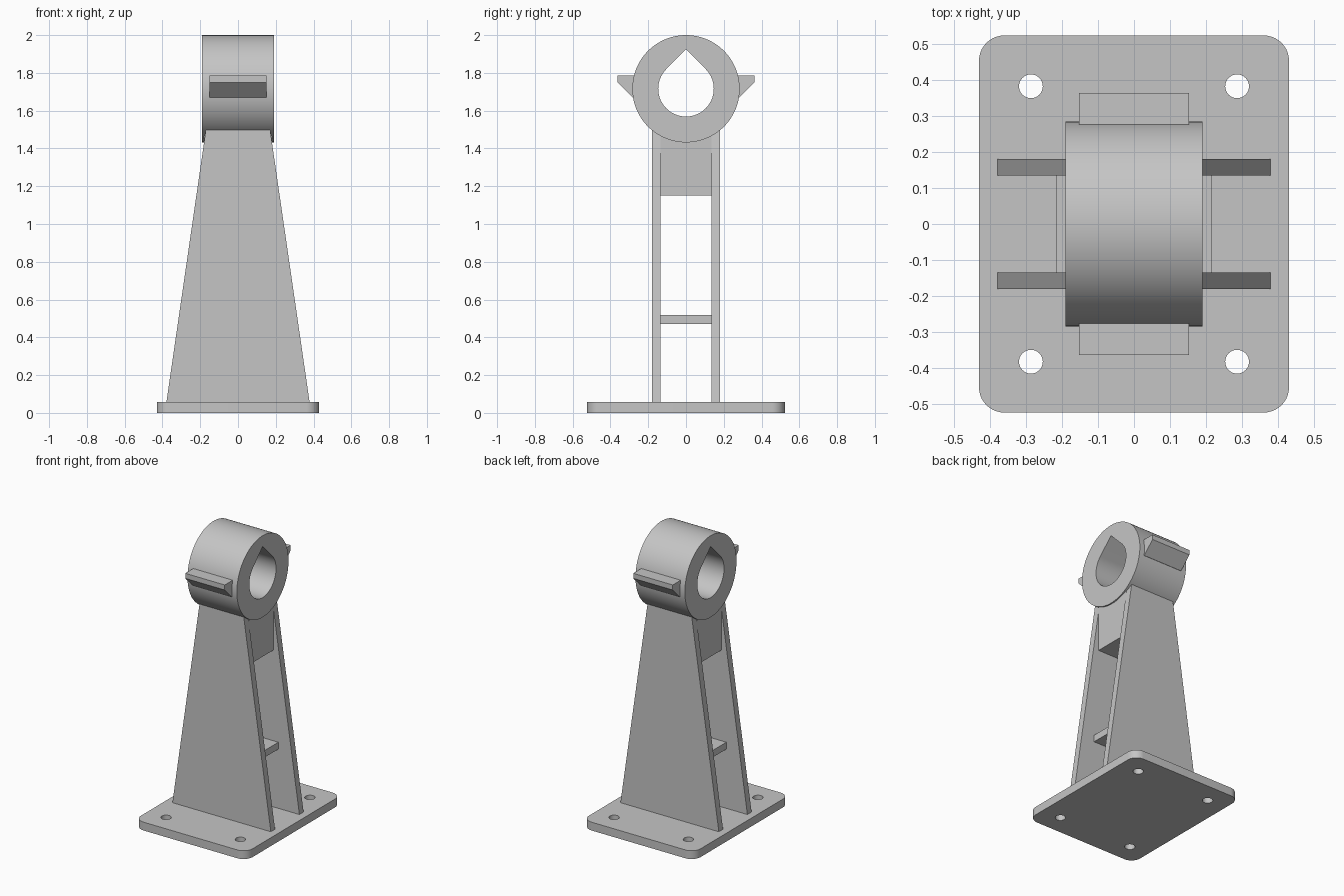
import bpy, bmesh
from math import sin, cos, pi, radians
from mathutils import Vector

cube = bpy.data.objects.get("Cube")
if cube:
    bpy.data.objects.remove(cube, do_unlink=True)

grey = bpy.data.materials.new("plain grey")
grey.use_nodes = True
COLOUR = (0.56, 0.56, 0.56, 1)
grey.diffuse_color = COLOUR
for node in grey.node_tree.nodes:
    if node.type == 'BSDF_PRINCIPLED':
        node.inputs["Base Color"].default_value = COLOUR

# Each axis maps a profile point (u, v) at depth d into space
PLACE = {
    'X': lambda u, v, d: Vector((d, u, v)),
    'Y': lambda u, v, d: Vector((u, d, v)),
    'Z': lambda u, v, d: Vector((u, v, d)),
}


def arc(cu, cv, r, start, end, steps):
    angles = [radians(start + (end - start) * i / steps) for i in range(steps + 1)]
    return [(cu + r * cos(a), cv + r * sin(a)) for a in angles]


def circle(cu, cv, r, steps):
    return arc(cu, cv, r, 0, 360, steps)[:-1]


def rectangle(u0, v0, u1, v1):
    return [(u0, v0), (u1, v0), (u1, v1), (u0, v1)]


def prism(name, axis, lo, hi, outline, holes=()):
    """Fill an outline (with holes) and extrude it along an axis."""
    place = PLACE[axis]
    bm = bmesh.new()
    edges = []
    for loop in [outline, *holes]:
        verts = [bm.verts.new(place(u, v, lo)) for u, v in loop]
        edges += [bm.edges.new((a, b)) for a, b in zip(verts, verts[1:] + verts[:1])]
    if holes:
        bmesh.ops.triangle_fill(bm, edges=edges, use_beauty=True,
                                normal=place(0, 0, 1))
    else:
        bm.faces.new(verts)
    ext = bmesh.ops.extrude_face_region(bm, geom=bm.faces[:], use_keep_orig=True)
    moved = [g for g in ext["geom"] if isinstance(g, bmesh.types.BMVert)]
    bmesh.ops.translate(bm, verts=moved, vec=place(0, 0, hi - lo))
    bmesh.ops.recalc_face_normals(bm, faces=bm.faces[:])
    mesh = bpy.data.meshes.new(name)
    bm.to_mesh(mesh)
    bm.free()
    mesh.materials.append(grey)
    obj = bpy.data.objects.new(name, mesh)
    bpy.context.collection.objects.link(obj)
    bpy.ops.object.select_all(action='DESELECT')
    obj.select_set(True)
    bpy.context.view_layer.objects.active = obj
    bpy.ops.object.shade_smooth_by_angle(angle=radians(30))
    return obj


# Base plate with rounded corners and four bolt holes
HX, HY, R = 0.43, 0.523, 0.07
corners = [(1, 1, 0), (-1, 1, 90), (-1, -1, 180), (1, -1, 270)]
plate = []
for sx, sy, a in corners:
    plate += arc(sx * (HX - R), sy * (HY - R), R, a, a + 90, 10)
bolts = [circle(sx * 0.286, sy * 0.382, 0.033, 32) for sx, sy, a in corners]
prism("base_plate", 'Z', 0, 0.058, plate, bolts)

# Two tapered upright plates
upright = [(-0.38, 0.05), (0.38, 0.05), (0.167, 1.52), (-0.167, 1.52)]
prism("front_upright", 'Y', -0.18, -0.134, upright)
prism("back_upright", 'Y', 0.134, 0.18, upright)

# Shelf and upper block joining the uprights
prism("cross_shelf", 'X', -0.217, 0.217, rectangle(-0.134, 0.47, 0.134, 0.518))
prism("upper_block", 'X', -0.18, 0.18, rectangle(-0.134, 1.15, 0.134, 1.48))

# Bearing ring with a teardrop bore
CZ, BORE = 1.716, 0.147
teardrop = arc(0, CZ, BORE, 135, 405, 60) + [(0, CZ + BORE * 2 ** 0.5)]
prism("bearing_ring", 'X', -0.19, 0.19, circle(0, CZ, 0.284, 128), [teardrop])

# Chamfered side lugs
for name, s in (("front_lug", -1), ("back_lug", 1)):
    lug = [(0.25, 1.785), (0.363, 1.785), (0.363, 1.75), (0.282, 1.669), (0.25, 1.669)]
    prism(name, 'X', -0.152, 0.152, [(s * u, v) for u, v in lug])
